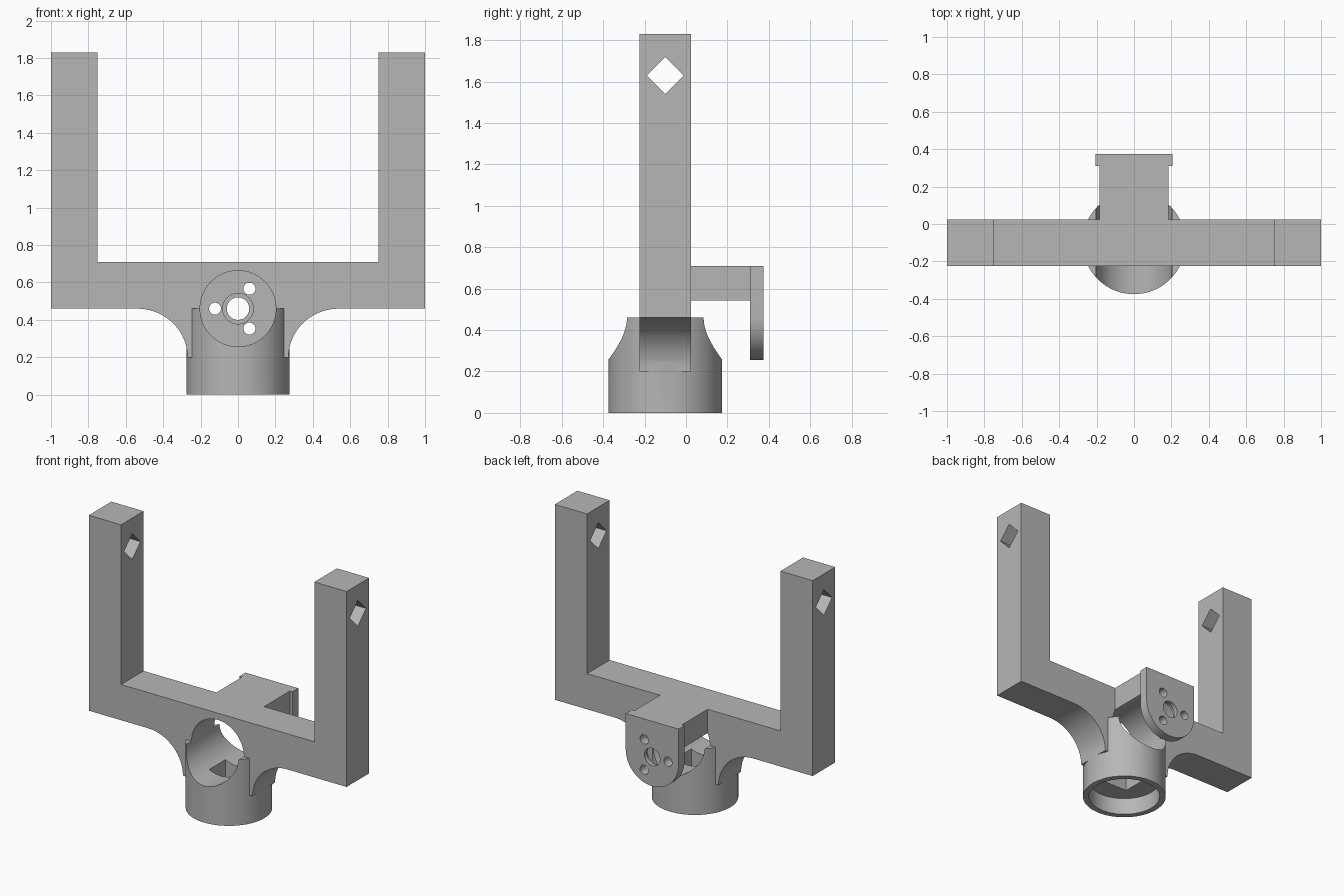
import bpy, bmesh, math
from mathutils import Matrix, Vector

if "Cube" in bpy.data.objects:
    bpy.data.objects.remove(bpy.data.objects["Cube"])

CY = -0.10      # depth centre of fork and socket
AXIS_Z = 0.46   # height of the motor bore axis

grey = bpy.data.materials.new("plain_grey")
grey.diffuse_color = (0.47, 0.47, 0.47, 1)
grey.use_nodes = True
grey.node_tree.nodes["Principled BSDF"].inputs["Base Color"].default_value = grey.diffuse_color


def finish(name, bm):
    bmesh.ops.recalc_face_normals(bm, faces=bm.faces)
    me = bpy.data.meshes.new(name)
    bm.to_mesh(me)
    bm.free()
    me.materials.append(grey)
    ob = bpy.data.objects.new(name, me)
    bpy.context.collection.objects.link(ob)
    return ob


def box(name, x0, x1, y0, y1, z0, z1):
    bm = bmesh.new()
    bmesh.ops.create_cube(bm, size=1)
    for v in bm.verts:
        v.co = Vector(((x0 + x1) / 2 + v.co.x * (x1 - x0),
                       (y0 + y1) / 2 + v.co.y * (y1 - y0),
                       (z0 + z1) / 2 + v.co.z * (z1 - z0)))
    return finish(name, bm)


def rod(name, r, start, end, sides=96):
    a, b = Vector(start), Vector(end)
    bm = bmesh.new()
    rot = (b - a).to_track_quat('Z', 'Y').to_matrix().to_4x4()
    bmesh.ops.create_cone(bm, cap_ends=True, segments=sides, radius1=r, radius2=r,
                          depth=(b - a).length, matrix=Matrix.Translation((a + b) / 2) @ rot)
    return finish(name, bm)


def slab(name, outline, y0, y1):
    """Extrude an x-z outline along y."""
    bm = bmesh.new()
    face = bm.faces.new([bm.verts.new((x, y0, z)) for x, z in outline])
    new = bmesh.ops.extrude_face_region(bm, geom=[face])["geom"]
    bmesh.ops.translate(bm, vec=(0, y1 - y0, 0),
                        verts=[g for g in new if isinstance(g, bmesh.types.BMVert)])
    return finish(name, bm)


def combine(target, other, operation):
    mod = target.modifiers.new("combine", 'BOOLEAN')
    mod.operation, mod.solver, mod.object = operation, 'EXACT', other
    bpy.context.view_layer.objects.active = target
    bpy.ops.object.modifier_apply(modifier=mod.name)
    bpy.data.objects.remove(other)


# U-shaped fork with curved gussets down to the socket
half = [(0.27 + 0.27 * (1 - math.cos(t)), 0.20 + 0.26 * math.sin(t))
        for t in [math.pi / 2 * i / 20 for i in range(21)]]
half += [(1, 0.46), (1, 1.83), (0.75, 1.83), (0.75, 0.71)]
body = slab("fork_bracket", half + [(-x, z) for x, z in reversed(half)], CY - 0.125, CY + 0.125)

# round socket and rear arm
combine(body, rod("socket", 0.275, (0, CY, 0), (0, CY, AXIS_Z)), 'UNION')
combine(body, box("rear_arm", -0.185, 0.185, -0.05, 0.34, 0.50, 0.71), 'UNION')

# motor bore, socket recess, wire opening
combine(body, rod("bore", 0.203, (0, -0.6, AXIS_Z), (0, 0.6, AXIS_Z)), 'DIFFERENCE')
combine(body, rod("recess", 0.235, (0, CY, -0.1), (0, CY, 0.12)), 'DIFFERENCE')
combine(body, box("opening", -0.09, 0.09, CY - 0.09, CY + 0.09, 0.05, 0.4), 'DIFFERENCE')

# diamond holes near the tops of both prongs
combine(body, rod("diamond", 0.09, (-1.2, CY, 1.63), (1.2, CY, 1.63), 4), 'DIFFERENCE')

# motor plate with rounded lower end
arc = [(0.205 * math.cos(t), AXIS_Z - 0.205 * math.sin(t))
       for t in [math.pi * i / 48 for i in range(49)]]
plate = slab("motor_plate", arc + [(-0.205, 0.71), (0.205, 0.71)], 0.31, 0.375)
combine(plate, rod("shaft_hole", 0.06, (0, 0.2, AXIS_Z), (0, 0.5, AXIS_Z), 48), 'DIFFERENCE')
combine(plate, rod("counterbore", 0.082, (0, 0.2, AXIS_Z), (0, 0.345, AXIS_Z), 48), 'DIFFERENCE')
for deg in (60, 180, 300):
    x = 0.123 * math.cos(math.radians(deg))
    z = AXIS_Z + 0.123 * math.sin(math.radians(deg))
    combine(plate, rod("screw_hole", 0.032, (x, 0.2, z), (x, 0.5, z), 32), 'DIFFERENCE')
combine(body, plate, 'UNION')

# smooth the round surfaces, keep edges sharp
bpy.ops.object.select_all(action='DESELECT')
body.select_set(True)
bpy.context.view_layer.objects.active = body
bpy.ops.object.shade_smooth_by_angle(angle=math.radians(25))
